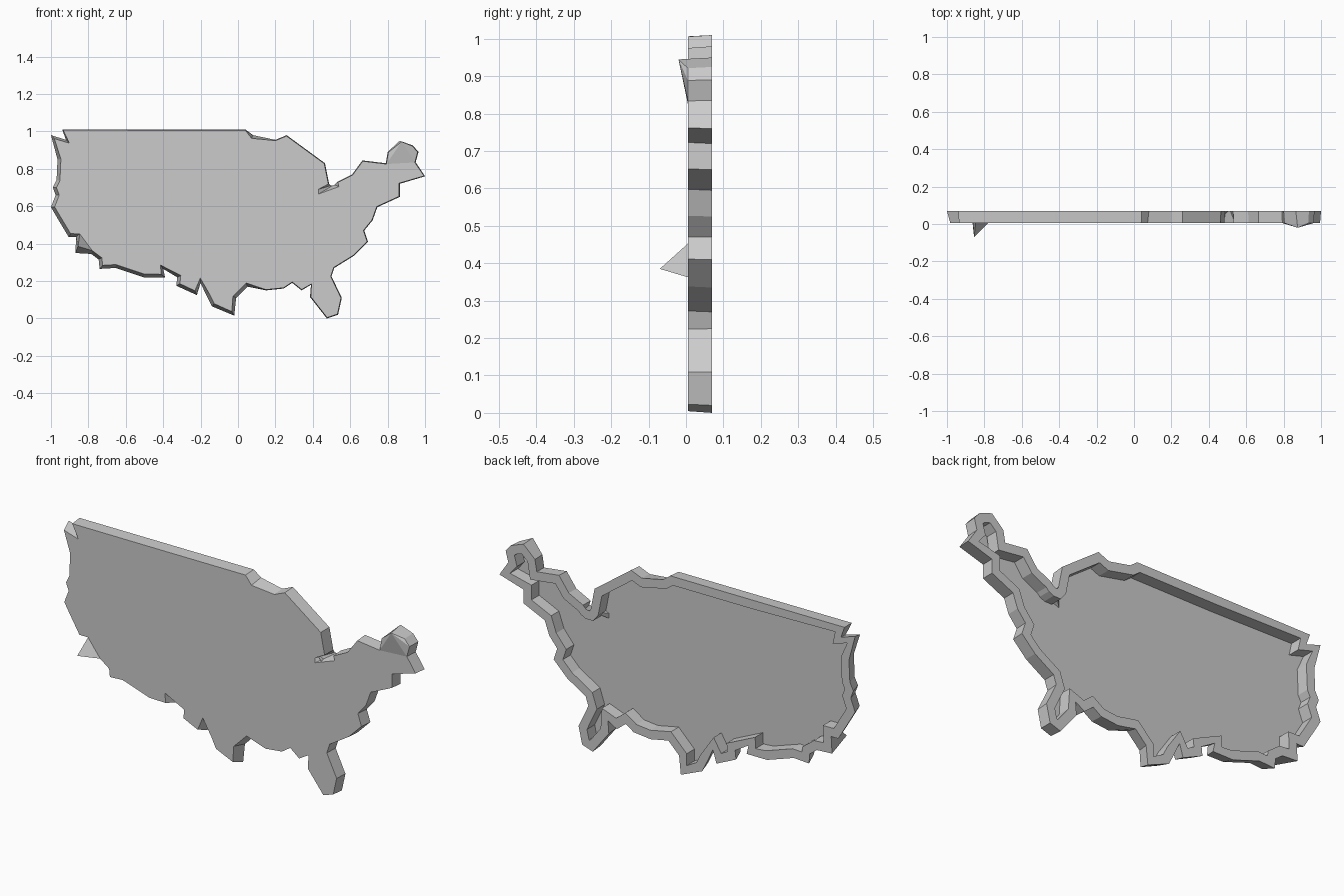
import bpy, bmesh
from mathutils import Vector

if "Cube" in bpy.data.objects:
    bpy.data.objects.remove(bpy.data.objects["Cube"])

# Outline (x, z), clockwise seen from the front, starting at the north-west corner
NORTH_EAST = [
    (-.94, 1.01), (-.42, 1.01), (.04, 1.01), (.08, .98), (.20, .955), (.26, .98),
    (.465, .83), (.487, .72), (.495, .71), (.505, .71), (.515, .715), (.53, .73),
    (.61, .77), (.665, .845), (.79, .83), (.80, .89), (.865, .95), (.935, .925),
    (.965, .89), (.95, .835), (1.0, .76), (.865, .72), (.865, .65), (.745, .595),
    (.72, .525), (.675, .47), (.695, .41), (.62, .335), (.515, .27), (.50, .225)]
SOUTH_WEST = [
    (.555, .11), (.535, .02), (.475, 0), (.385, .115), (.39, .18), (.34, .15),
    (.29, .19), (.245, .16), (.15, .15), (.05, .17), (-.01, .11), (-.02, .015),
    (-.14, .065), (-.17, .125), (-.20, .19), (-.22, .125), (-.33, .175),
    (-.325, .22), (-.40, .265), (-.39, .22), (-.505, .22), (-.655, .27),
    (-.74, .265), (-.745, .315), (-.785, .345), (-.87, .35), (-.865, .435),
    (-.905, .435), (-.965, .535), (-1.0, .595), (-.975, .66), (-.99, .70),
    (-.97, .74), (-.965, .85), (-1.0, .98), (-.92, .955)]
outline = [Vector(p) for p in NORTH_EAST + SOUTH_WEST]
n = len(outline)
FRONT, BACK, FLOOR = .005, .07, .008


def inset(i, dist):
    """Move an outline point inward along a clamped mitre."""
    a, b, c = outline[i - 1], outline[i], outline[(i + 1) % n]
    d1, d2 = (b - a).normalized(), (c - b).normalized()
    n1, n2 = Vector((d1.y, -d1.x)), Vector((d2.y, -d2.x))
    m = (n1 + n2)
    m = m.normalized() if m.length > .01 else n1
    return b + m * dist / max(m.dot(n1), .7)


# Front edge: slightly tucked in on the west and south, with the lake notch cut deeper
front = []
for i, p in enumerate(outline):
    q = inset(i, .018 if p.x < .1 and p.y < .99 else .004)
    front.append(Vector((q.x, FRONT, q.y)))
for i, (x, z) in {8: (.43, .69), 9: (.43, .665), 10: (.54, .705)}.items():
    front[i] = Vector((x, FRONT, z))
# Two coast corners pulled forward
front[16] = Vector((.875, -.02, .945))
front[n - 11] = Vector((-.855, -.07, .385))

bm = bmesh.new()
rings = [
    [bm.verts.new(p) for p in front],
    [bm.verts.new((p.x, BACK, p.y)) for p in outline],
]
inner = [inset(i, .045) for i in range(n)]
for y in (BACK, FLOOR):
    rings.append([bm.verts.new((p.x, y, p.y)) for p in inner])

# Front panel (also the floor of the recess), outer wall, back rim, inner wall
panel = bm.faces.new(rings[0][::-1])
for r0, r1 in zip(rings, rings[1:]):
    for i in range(n):
        j = (i + 1) % n
        bm.faces.new((r0[i], r0[j], r1[j], r1[i]))
bmesh.ops.recalc_face_normals(bm, faces=bm.faces[:])
panel.normal_update()
if panel.normal.y > 0:
    bmesh.ops.reverse_faces(bm, faces=bm.faces[:])
bmesh.ops.triangulate(bm, faces=[panel], ngon_method='EAR_CLIP')

mesh = bpy.data.meshes.new("country_map_plate")
bm.to_mesh(mesh)
bm.free()
plate = bpy.data.objects.new("country_map_plate", mesh)
bpy.context.collection.objects.link(plate)
